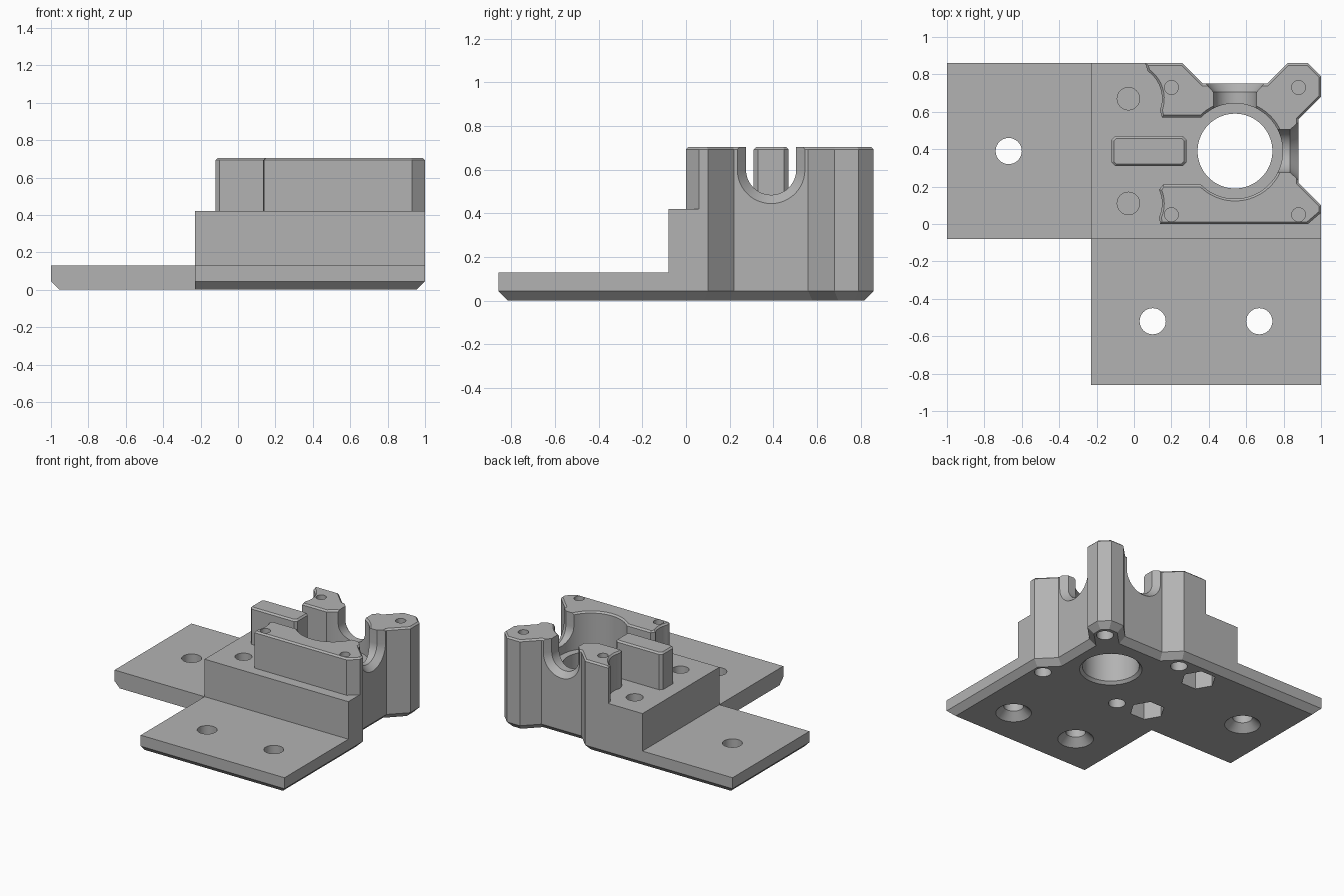
import bpy, bmesh, math
from mathutils import Vector

if "Cube" in bpy.data.objects:
    bpy.data.objects.remove(bpy.data.objects["Cube"], do_unlink=True)

GREY = (0.45, 0.45, 0.45, 1)
mat = bpy.data.materials.new("light grey plastic")
mat.use_nodes = True
mat.diffuse_color = GREY
bsdf = mat.node_tree.nodes["Principled BSDF"]
bsdf.inputs["Base Color"].default_value = GREY
bsdf.inputs["Roughness"].default_value = 0.6


def loft(name, rings):
    """Closed solid through matching rings of points."""
    bm = bmesh.new()
    loops = [[bm.verts.new(p) for p in ring] for ring in rings]
    for a, b in zip(loops, loops[1:]):
        for i in range(len(a)):
            j = (i + 1) % len(a)
            bm.faces.new((a[i], a[j], b[j], b[i]))
    bm.faces.new(loops[0][::-1])
    bm.faces.new(loops[-1])
    bmesh.ops.recalc_face_normals(bm, faces=bm.faces)
    mesh = bpy.data.meshes.new(name)
    bm.to_mesh(mesh)
    bm.free()
    obj = bpy.data.objects.new(name, mesh)
    mesh.materials.append(mat)
    bpy.context.collection.objects.link(obj)
    return obj


def inset(outline, d, sharp=0):
    """Offset a counter-clockwise outline inwards; the last `sharp` edges stay."""
    n = len(outline)
    pts = [Vector(p) for p in outline]
    normals, dist = [], []
    for i in range(n):
        e = (pts[(i + 1) % n] - pts[i]).normalized()
        normals.append(Vector((-e.y, e.x)))
        dist.append(0 if i >= n - sharp else d)
    out = []
    for i in range(n):
        a, b, da, db = normals[i - 1], normals[i], dist[i - 1], dist[i]
        det = a.x * b.y - a.y * b.x
        if abs(det) < 1e-4:
            out.append(pts[i] + b * db)
        else:
            out.append(pts[i] + Vector(((da * b.y - db * a.y) / det,
                                        (db * a.x - da * b.x) / det)))
    return out


def prism(name, outline, stations, sharp=0):
    """Stack of outlines; stations are (height, inset)."""
    return loft(name, [[(p[0], p[1], z) for p in inset(outline, d, sharp)]
                       for z, d in stations])


def arc(cx, cy, r, a0, a1, n):
    angles = [math.radians(a0 + (a1 - a0) * i / n) for i in range(n + 1)]
    return [(cx + r * math.cos(a), cy + r * math.sin(a)) for a in angles]


def drill(x, y, stations, sides=32):
    """Round or hexagonal cutter; stations are (height, radius)."""
    return loft("drill_cutter", [[(px, py, z) for px, py in
                                  arc(x, y, r, 0, 360, sides)[:-1]]
                                 for z, r in stations])


def channel(along_x, face):
    """U-shaped cutter, flared where it meets the outer face."""
    rings = []
    for d, r in ((0.1, 0.115), (face - 0.045, 0.115), (face, 0.155), (face + 0.1, 0.155)):
        profile = [(-r, 0.9)] + arc(0, 0.6, r, 180, 360, 24) + [(r, 0.9)]
        rings.append([(BX + d, BY + u, z) if along_x else (BX + u, BY + d, z)
                      for u, z in profile])
    return loft("channel_cutter", rings)


BX, BY, BORE = 0.54, 0.39, 0.255
BLOCK_TOP, TOP, EDGE = 0.42, 0.705, 0.012

# Outer edge shared by all layers: two notches and a clipped corner
ears = [(1, 0.1), (0.88, 0.22), (0.88, 0.56), (1, 0.68), (1, 0.79), (0.93, 0.86),
        (0.82, 0.86), (0.71, 0.75), (0.37, 0.75), (0.26, 0.86)]

# Mounting flange, chamfered underneath
flange = prism("mounting_flange",
               [(-0.23, -0.86), (1, -0.86)] + ears +
               [(-1, 0.86), (-1, -0.08), (-0.23, -0.08)],
               [(0, 0.045), (0.045, 0), (0.13, 0)], sharp=2)

# Middle block
block = prism("middle_block",
              [(-0.23, -0.08), (1, -0.08)] + ears + [(-0.23, 0.86)],
              [(0.13, 0), (BLOCK_TOP, 0)])

# Upper housing: open ring with four screw ears
gap = math.degrees(math.asin(0.18 / BORE))
housing = prism("bearing_housing",
                [(0.14, 0), (0.93, 0), (1, 0.06)] + ears + [(0.06, 0.86)] +
                arc(-0.03, 0.67, 0.18, 55, -20, 10) + [(0.15, BY + 0.18)] +
                arc(BX, BY, BORE, 180 - gap, gap - 180, 56) +
                [(0.155, BY - 0.18)] + arc(-0.03, 0.11, 0.18, 24, -24, 8),
                [(BLOCK_TOP, 0), (TOP - EDGE, 0), (TOP, EDGE)])

# Free-standing bar in front of the ring opening
bar = prism("stop_bar",
            [(-0.1, 0.31), (0.26, 0.31), (0.28, 0.33), (0.28, 0.45),
             (0.26, 0.47), (-0.1, 0.47), (-0.12, 0.45), (-0.12, 0.33)],
            [(BLOCK_TOP, 0), (TOP - EDGE, 0), (TOP, EDGE)])

# Cutters: main bore, ear screws, nut traps, flange screws, side channels
bore = drill(BX, BY, [(-0.02, 0.24), (0.02, 0.2), (0.6, 0.2)], 64)
ear_top, ear_low, nut_top, nut_low = [], [], [], []
for x in (0.2, 0.88):
    for y in (0.05, 0.73):
        ear_top.append(drill(x, y, [(0.36, 0.037), (0.9, 0.037)]))
        ear_low.append(drill(x, y, [(-0.1, 0.06), (0.3, 0.06)]))
for y in (0.11, 0.67):
    nut_top.append(drill(-0.03, y, [(0.26, 0.06), (0.6, 0.06)]))
    nut_low.append(drill(-0.03, y, [(-0.1, 0.125), (0.2, 0.125)], 6))
flange_screws = [drill(x, y, [(-0.01, 0.136), (0.055, 0.07), (0.3, 0.07)])
                 for x, y in ((-0.67, 0.39), (0.1, -0.52), (0.67, -0.52))]
channels = [channel(True, 0.34), channel(False, 0.36)]


def finish(obj, cutters):
    """Cut the holes, then smooth the round walls."""
    bpy.ops.object.select_all(action="DESELECT")
    bpy.context.view_layer.objects.active = obj
    obj.select_set(True)
    for c in cutters:
        mod = obj.modifiers.new("cut", "BOOLEAN")
        mod.operation, mod.solver, mod.object = "DIFFERENCE", "EXACT", c
        bpy.ops.object.modifier_apply(modifier=mod.name)
    bpy.ops.object.shade_smooth_by_angle(angle=math.radians(25))


finish(flange, [bore] + ear_low + nut_low + flange_screws)
finish(block, [bore] + ear_low + ear_top + nut_low + nut_top)
finish(housing, ear_top + channels)
finish(bar, [])
for c in [bore] + ear_top + ear_low + nut_top + nut_low + flange_screws + channels:
    bpy.data.objects.remove(c, do_unlink=True)
